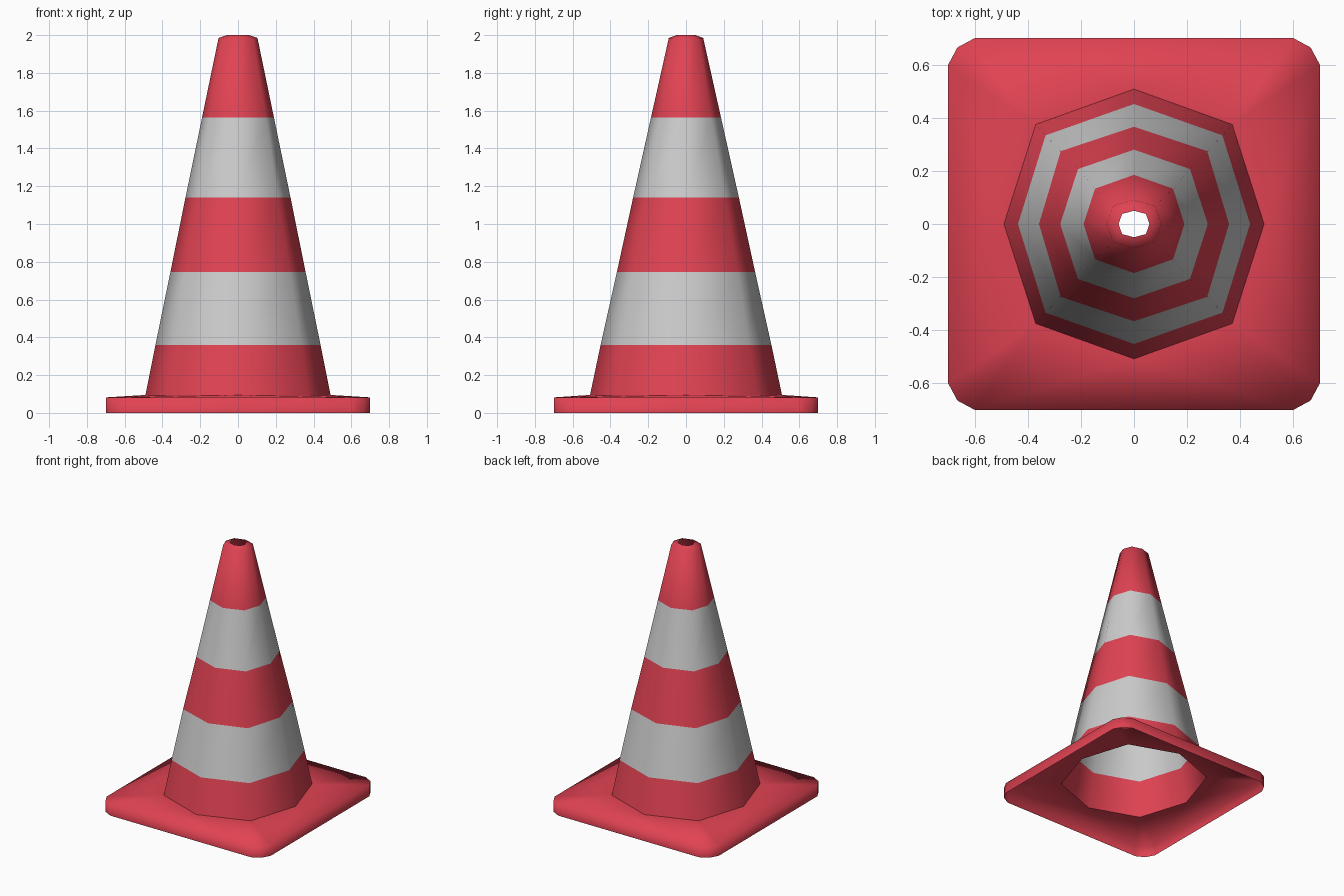
import bpy

if "Cube" in bpy.data.objects:
    bpy.data.objects.remove(bpy.data.objects["Cube"])


def material(name, color):
    m = bpy.data.materials.new(name)
    m.diffuse_color = (*color, 1)
    m.use_nodes = True
    m.node_tree.nodes["Principled BSDF"].inputs["Base Color"].default_value = m.diffuse_color
    return m


red = material("red_plastic", (0.75, 0.055, 0.085))
grey = material("grey_stripe", (0.54, 0.54, 0.54))


def add_mesh(name, verts, faces, mats, indices=None):
    me = bpy.data.meshes.new(name)
    me.from_pydata(verts, [], faces)
    for m in mats:
        me.materials.append(m)
    for i, p in enumerate(me.polygons):
        p.use_smooth = True
        if indices:
            p.material_index = indices[i]
    me.update()
    ob = bpy.data.objects.new(name, me)
    bpy.context.collection.objects.link(ob)
    return ob


def octagon(x, y, dx, dy, z):
    return [(x, 0, z), (dx, dy, z), (0, y, z), (-dx, dy, z),
            (-x, 0, z), (-dx, -dy, z), (0, -y, z), (dx, -dy, z)]


# Hollow striped cone: x reach, y reach, diagonal x, diagonal y, height
rings = [
    (0.490, 0.508, 0.370, 0.375, 0.095),
    (0.437, 0.452, 0.333, 0.334, 0.36),
    (0.358, 0.366, 0.276, 0.274, 0.745),
    (0.278, 0.280, 0.211, 0.207, 1.14),
    (0.190, 0.185, 0.147, 0.133, 1.565),
    (0.103, 0.091, 0.078, 0.068, 1.985),
    (0.058, 0.050, 0.045, 0.038, 2.0),
]
verts, faces, stripe = [], [], []
for r in rings:
    verts += octagon(*r)
for k in range(len(rings) - 1):
    for i in range(8):
        j = (i + 1) % 8
        faces.append((k * 8 + i, k * 8 + j, k * 8 + 8 + j, k * 8 + 8 + i))
        stripe.append(1 if k in (1, 3) else 0)
add_mesh("cone_body", verts, faces, [red, grey], stripe)

# Square base sheet with clipped corners and a skirt, open underneath
outline = []
for sx, sy in ((1, 1), (-1, 1), (-1, -1), (1, -1)):
    corner = [(0.7 * sx, 0.6 * sy), (0.665 * sx, 0.665 * sy), (0.6 * sx, 0.7 * sy)]
    outline += corner if sx * sy > 0 else corner[::-1]
verts = octagon(*rings[0])
verts += [(x, y, 0.082) for x, y in outline] + [(x, y, 0) for x, y in outline]
faces = []
for q in range(4):
    axis, diag, nxt = 2 * q, 2 * q + 1, (2 * q + 2) % 8
    a, b, c = (8 + 3 * q + n for n in range(3))
    a_next = 8 + (3 * q + 3) % 12
    faces += [(axis, a, diag), (diag, a, b), (diag, b, c),
              (diag, c, nxt), (nxt, c, a_next)]
for i in range(12):
    j = (i + 1) % 12
    faces.append((8 + i, 20 + i, 20 + j, 8 + j))
add_mesh("base_plate", verts, faces, [red])
